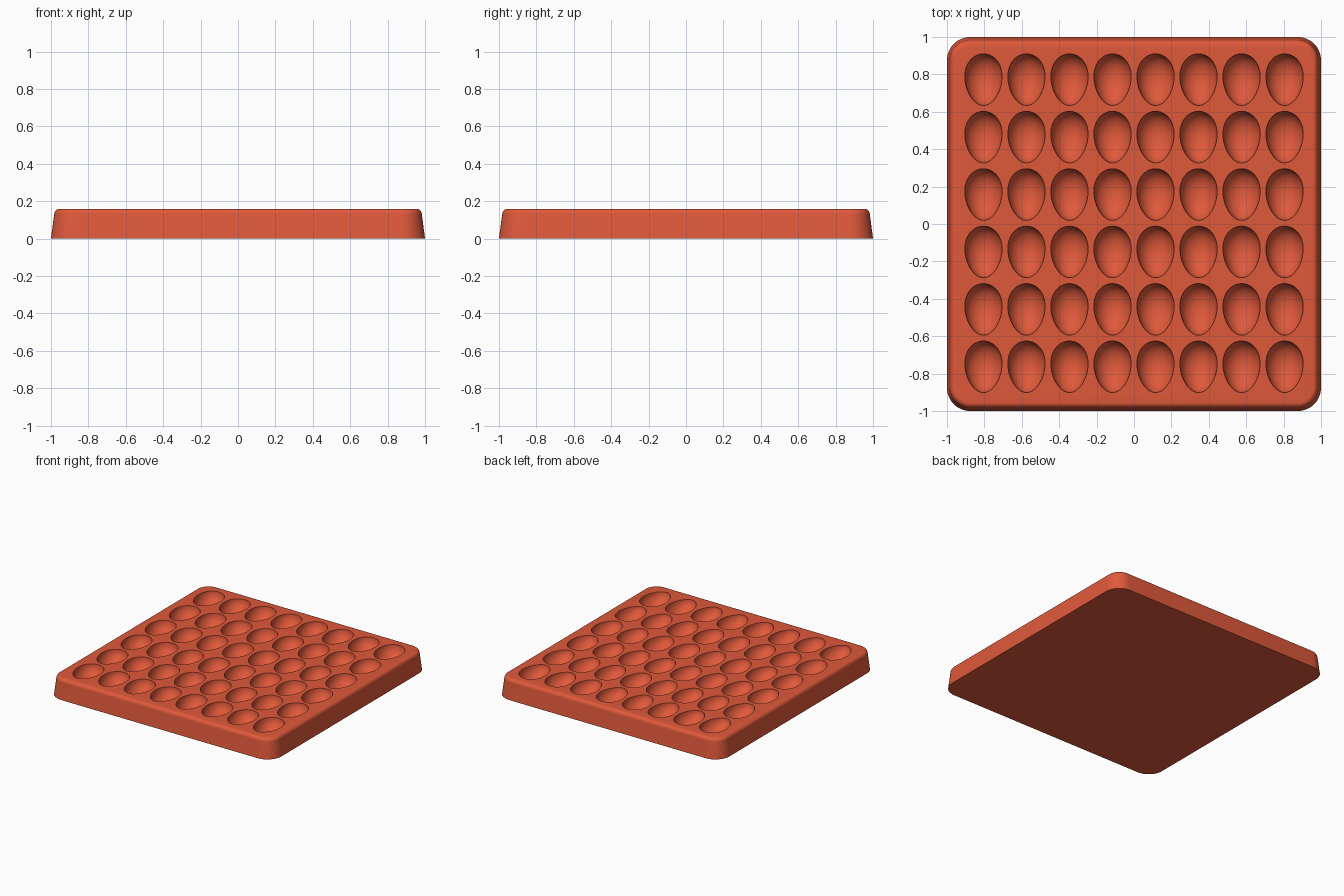
import bpy, bmesh, math
from mathutils import Matrix

default = bpy.data.objects.get("Cube")
if default:
    bpy.data.objects.remove(default)

HEIGHT = 0.16

terracotta = bpy.data.materials.new("terracotta_red")
colour = (0.74, 0.1, 0.043, 1)
terracotta.use_nodes = True
terracotta.diffuse_color = colour
terracotta.node_tree.nodes["Principled BSDF"].inputs["Base Color"].default_value = colour


def make_object(name, bm):
    bmesh.ops.recalc_face_normals(bm, faces=bm.faces[:])
    mesh = bpy.data.meshes.new(name)
    bm.to_mesh(mesh)
    bm.free()
    mesh.materials.append(terracotta)
    obj = bpy.data.objects.new(name, mesh)
    bpy.context.collection.objects.link(obj)
    return obj


def rounded_square(bm, inset, z, radius=0.125, steps=12):
    """Ring of vertices around a square with rounded corners."""
    ring = []
    centre = 1 - radius
    for corner, (sx, sy) in enumerate([(1, 1), (-1, 1), (-1, -1), (1, -1)]):
        for i in range(steps + 1):
            a = (corner + i / steps) * math.pi / 2
            r = radius - inset
            ring.append(bm.verts.new((sx * centre + r * math.cos(a),
                                      sy * centre + r * math.sin(a), z)))
    return ring


# Tray body: tapered walls with a rounded top edge
bm = bmesh.new()
profile = [(0, 0), (0.017, 0.13)]
for i in range(1, 7):
    a = i / 6 * math.pi / 2
    profile.append((0.045 - 0.028 * math.cos(a), 0.13 + 0.03 * math.sin(a)))
rings = [rounded_square(bm, inset, z) for inset, z in profile]
for low, high in zip(rings, rings[1:]):
    for i in range(len(low)):
        j = (i + 1) % len(low)
        bm.faces.new((low[i], low[j], high[j], high[i]))
bm.faces.new(rings[0][::-1])
bm.faces.new(rings[-1])
tray = make_object("egg_tray", bm)

# Egg shapes lying flat, narrow ends toward the front
bm = bmesh.new()
for col in range(8):
    for row in range(6):
        made = bmesh.ops.create_uvsphere(bm, u_segments=40, v_segments=20, radius=1,
                                         matrix=Matrix.Rotation(-math.pi / 2, 4, 'X'))
        for v in made["verts"]:
            width = 0.099 * (1 + 0.12 * v.co.y)
            v.co = ((col - 3.5) * 0.23 + v.co.x * width,
                    (row - 2.5) * 0.307 + 0.004 + v.co.y * 0.138,
                    HEIGHT + v.co.z * width)
eggs = make_object("hollow_cutter", bm)
eggs.hide_render = True

# Carve the hollows and bake the result
cut = tray.modifiers.new("hollows", 'BOOLEAN')
cut.operation = 'DIFFERENCE'
cut.solver = 'EXACT'
cut.object = eggs
graph = bpy.context.evaluated_depsgraph_get()
carved = bpy.data.meshes.new_from_object(tray.evaluated_get(graph))
tray.modifiers.clear()
tray.data = carved
bpy.data.objects.remove(eggs)

# Smooth shading with crisp hollow rims and base edge
bpy.ops.object.select_all(action='DESELECT')
tray.select_set(True)
bpy.context.view_layer.objects.active = tray
bpy.ops.object.shade_smooth_by_angle(angle=math.radians(35))
